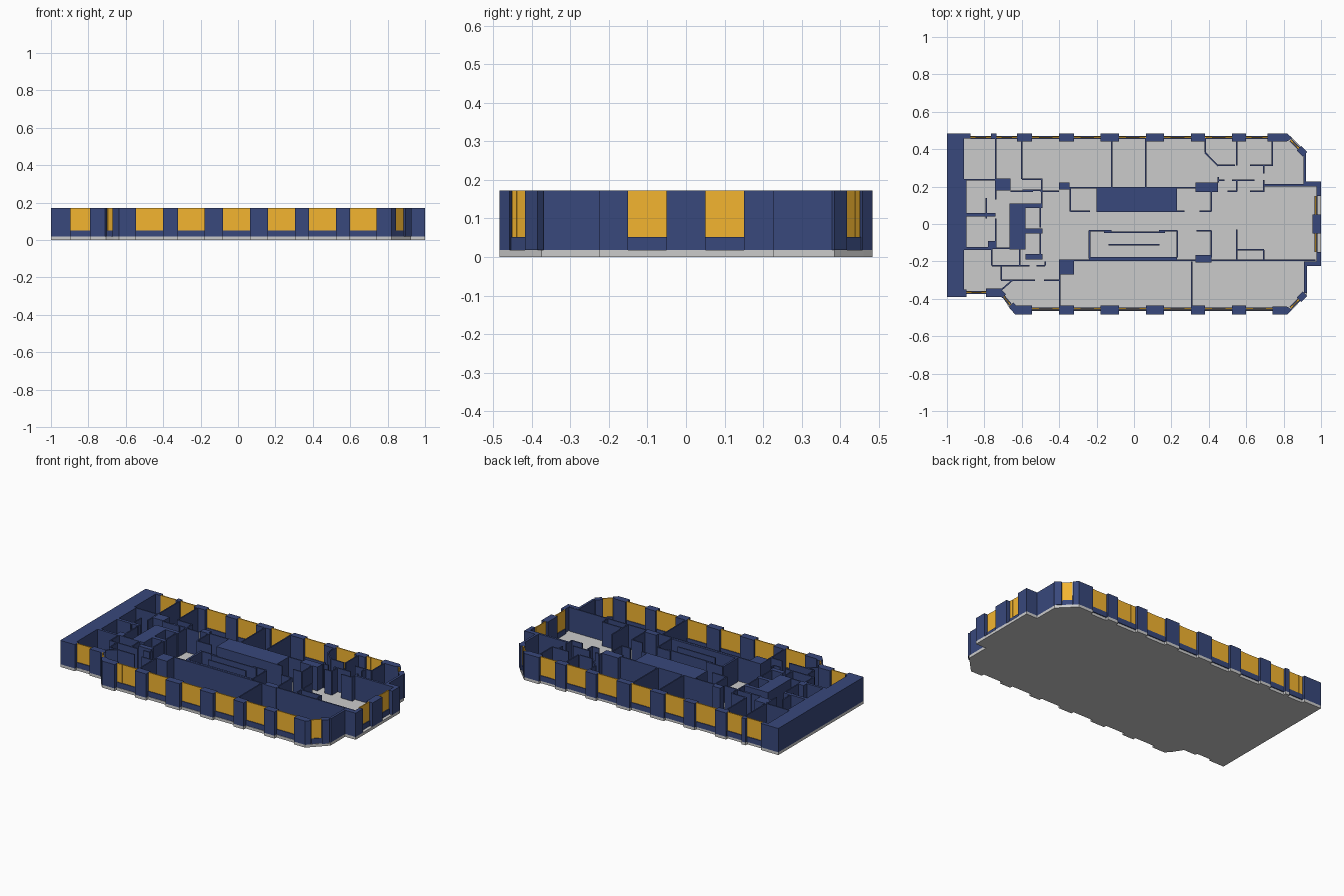
import bpy, bmesh
from mathutils import Vector

Z0, SILL, TOP = 0.018, 0.052, 0.172


def material(name, rgb):
    m = bpy.data.materials.new(name)
    m.diffuse_color = (*rgb, 1)
    return m


NAVY = material("navy", (0.04, 0.065, 0.2))
AMBER = material("amber", (0.9, 0.46, 0.03))


def add_prism(bm, pts, z0, z1):
    face = bm.faces.new([bm.verts.new((x, y, z0)) for x, y in pts])
    r = bmesh.ops.extrude_face_region(bm, geom=[face])
    new = [g for g in r["geom"] if isinstance(g, bmesh.types.BMVert)]
    bmesh.ops.translate(bm, verts=new, vec=(0, 0, z1 - z0))


def add_wall(bm, p, q, t, z0=Z0, z1=TOP):
    p, q = Vector(p), Vector(q)
    d = (q - p).normalized()
    n = Vector((-d.y, d.x)) * t / 2
    add_prism(bm, [p - n, q - n, q + n, p + n], z0, z1)


def finish(bm, name, mat=None):
    bmesh.ops.recalc_face_normals(bm, faces=bm.faces)
    me = bpy.data.meshes.new(name)
    bm.to_mesh(me)
    bm.free()
    ob = bpy.data.objects.new(name, me)
    bpy.context.collection.objects.link(ob)
    if mat:
        me.materials.append(mat)
    return ob


def blocks(name, rects):
    bm = bmesh.new()
    for x0, x1, y0, y1 in rects:
        add_prism(bm, [(x0, y0), (x1, y0), (x1, y1), (x0, y1)], Z0, TOP)
    return finish(bm, name, NAVY)


def partitions(name, across=(), along=(), slanted=(), t=0.008):
    """across: (y, x0, x1) walls; along: (x, y0, y1) walls."""
    bm = bmesh.new()
    for y, x0, x1 in across:
        add_wall(bm, (x0, y), (x1, y), t)
    for x, y0, y1 in along:
        add_wall(bm, (x, y0), (x, y1), t)
    for x0, y0, x1, y1 in slanted:
        add_wall(bm, (x0, y0), (x1, y1), t)
    return finish(bm, name, NAVY)


# Pier spans along the two long facades
mid = [(-0.40, -0.32), (-0.18, -0.08), (0.065, 0.16), (0.305, 0.38), (0.525, 0.60)]
south = mid
north = [(-0.765, -0.735), (-0.625, -0.545)] + mid
YO, YW = 0.484, 0.465

# Floor slab with the notched outline
outline = [(-1, YO), (-1, -0.39), (-0.895, -0.39), (-0.895, -0.375), (-0.79, -0.375),
           (-0.79, -0.39), (-0.705, -0.39), (-0.72, -0.365), (-0.665, -0.45),
           (-0.635, -YO), (-0.545, -YO), (-0.545, -YW)]
for a, b in south:
    outline += [(a, -YW), (a, -YO), (b, -YO), (b, -YW)]
outline += [(0.74, -YW), (0.74, -YO), (0.82, -YO), (0.845, -0.458), (0.925, -0.375),
            (0.925, -0.225), (1, -0.225), (1, 0.228), (0.92, 0.228), (0.92, 0.385),
            (0.845, 0.46), (0.82, YO), (0.715, YO), (0.715, YW)]
for a, b in reversed(north):
    outline += [(b, YW), (b, YO), (a, YO), (a, YW)]
outline += [(-0.875, YW), (-0.875, YO)]
bm = bmesh.new()
add_prism(bm, outline, 0, Z0)
finish(bm, "floor_slab")

# Facade piers and solid end wall
blocks("south_piers", [(a, b, -YO, -0.437) for a, b in south])
blocks("north_piers", [(a, b, 0.455 if a < -0.7 else 0.442, YO) for a, b in north])
blocks("end_wall", [(-1, -0.91, -0.39, YO), (-0.91, -0.875, 0.458, YO),
                    (-0.91, -0.895, -0.39, -0.35), (-0.79, -0.705, -0.39, -0.345)])
blocks("bay_piers", [(0.975, 1, 0.15, 0.228), (0.955, 1, -0.05, 0.05), (0.975, 1, -0.225, -0.15),
                     (0.91, 0.98, 0.2, 0.228), (0.91, 0.98, -0.225, -0.2),
                     (0.905, 0.92, 0.21, 0.385), (0.91, 0.925, -0.37, -0.21)])
bm = bmesh.new()
for s, x in ((-1, 0.74), (1, 0.715)):
    add_prism(bm, [(x, s * YO), (0.82, s * YO), (0.845, s * 0.458),
                   (0.815, s * 0.44), (x, s * 0.44)], Z0, TOP)
    add_wall(bm, (0.882, s * 0.405), (0.914, s * 0.373), 0.035)
add_prism(bm, [(-0.635, -YO), (-0.545, -YO), (-0.545, -0.437), (-0.63, -0.437),
               (-0.645, -0.42), (-0.67, -0.443)], Z0, TOP)
add_wall(bm, (-0.72, -0.36), (-0.695, -0.385), 0.03)
finish(bm, "corner_piers", NAVY)


# Windows: low sill wall with a three-light pane above
def spans(edges):
    return [(edges[i][1], edges[i + 1][0]) for i in range(len(edges) - 1)]


windows = [((a, -0.454), (b, -0.454)) for a, b in spans([(0, -0.545)] + south + [(0.74, 0)])]
windows += [((a, 0.463), (b, 0.463)) for a, b in spans([(0, -0.875)] + north + [(0.715, 0)])]
windows += [((0.972, a), (0.972, a + 0.1)) for a in (-0.15, 0.05)]
windows += [((0.838, s * 0.448), (0.884, s * 0.402)) for s in (-1, 1)]
windows += [((-0.895, -0.366), (-0.79, -0.366)), ((-0.705, -0.378), (-0.66, -0.432))]
sills, panes = bmesh.new(), bmesh.new()
for p, q in windows:
    p, q = Vector(p), Vector(q)
    add_wall(sills, p, q, 0.016, Z0, SILL)
    for f0, f1, t in ((0, 0.25, 0.008), (0.25, 0.75, 0.006), (0.75, 1, 0.008)):
        add_wall(panes, p.lerp(q, f0), p.lerp(q, f1), t, SILL, TOP)
finish(sills, "window_sills", NAVY)
finish(panes, "window_panes", AMBER)

# Solid shafts and columns
blocks("service_core", [(-0.2, 0.23, 0.065, 0.195)])
blocks("columns", [(-0.40, -0.345, 0.185, 0.222), (0.33, 0.45, 0.17, 0.222),
                   (-0.40, -0.32, -0.27, -0.195), (0.33, 0.415, -0.205, -0.165)])
blocks("closet_shafts", [(-0.665, -0.49, 0.085, 0.11), (-0.665, -0.58, 0.015, 0.085),
                         (-0.665, -0.58, -0.135, 0.015), (-0.58, -0.49, -0.05, -0.025),
                         (-0.58, -0.49, -0.19, -0.16)])
blocks("west_shafts", [(-0.735, -0.66, 0.18, 0.243), (-0.91, -0.895, 0.04, 0.24),
                       (-0.91, -0.74, 0.04, 0.06), (-0.91, -0.895, -0.13, 0.04),
                       (-0.91, -0.76, -0.138, -0.122), (-0.78, -0.735, -0.13, -0.09)])

# Interior partitions, area by area
partitions("west_partitions",
           across=[(0.237, -0.91, -0.735), (0.238, -0.6, -0.49), (0.18, -0.595, -0.49),
                   (0.174, -0.66, -0.54), (0.174, -0.5, -0.4), (-0.13, -0.76, -0.61),
                   (-0.222, -0.76, -0.56), (-0.222, -0.52, -0.475), (-0.3, -0.71, -0.53),
                   (-0.3, -0.48, -0.4)],
           along=[(-0.74, 0.24, 0.46), (-0.6, 0.24, 0.46), (-0.74, 0.13, 0.24),
                  (-0.74, -0.09, 0.03), (-0.79, 0.03, 0.14), (-0.493, 0.18, 0.24),
                  (-0.61, -0.222, -0.13), (-0.76, -0.222, -0.13), (-0.71, -0.3, -0.222),
                  (-0.475, -0.222, -0.2), (-0.5, -0.02, 0.085), (-0.5, -0.16, -0.05),
                  (-0.493, 0.11, 0.174)],
           slanted=[(-0.65, -0.3, -0.72, -0.362)])
partitions("north_partitions",
           across=[(0.193, -0.35, 0.34), (0.313, 0.45, 0.54), (0.313, 0.62, 0.738),
                   (0.233, 0.45, 0.485), (0.233, 0.525, 0.645), (0.174, 0.50, 0.55),
                   (0.174, 0.62, 0.695)],
           along=[(-0.118, 0.193, 0.46), (0.064, 0.193, 0.46), (0.38, 0.382, 0.46),
                  (0.55, 0.313, 0.46), (0.738, 0.31, 0.46), (0.695, 0.17, 0.235),
                  (0.695, 0.27, 0.313), (0.55, 0.174, 0.233), (0.45, 0.222, 0.25)],
           slanted=[(0.38, 0.382, 0.45, 0.31)])
partitions("bay_partition", across=[(0.207, 0.695, 0.92)], t=0.014)
partitions("core_partitions",
           across=[(0.067, -0.34, -0.235), (0.067, 0.23, 0.27), (0.067, 0.35, 0.412),
                   (-0.035, -0.24, -0.12), (-0.035, 0.135, 0.23), (-0.045, -0.16, 0.165),
                   (-0.11, -0.135, 0.135), (-0.035, 0.335, 0.412)],
           along=[(-0.34, 0.067, 0.193), (0.412, 0.067, 0.193), (0.23, -0.18, -0.035),
                  (0.412, -0.18, -0.035)])
partitions("stair_walls", across=[(-0.182, -0.24, 0.23)], along=[(-0.238, -0.185, -0.035)], t=0.013)
partitions("south_partitions",
           across=[(-0.195, -0.4, 0.97), (-0.138, 0.55, 0.695)],
           along=[(-0.398, -0.45, -0.2), (0.308, -0.45, -0.2), (0.55, -0.195, -0.03),
                  (0.695, -0.195, -0.138)])
